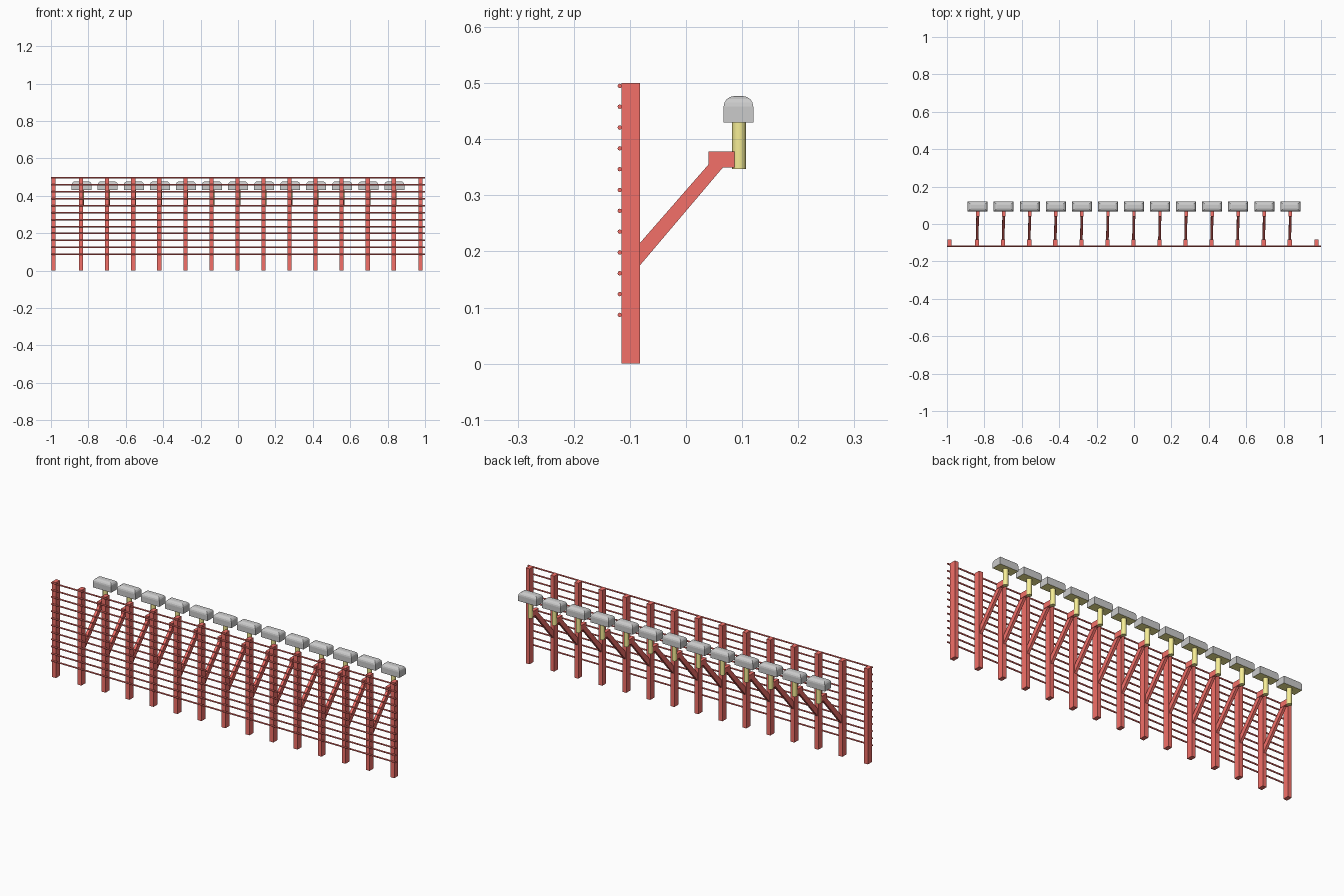
import bpy, bmesh, math
from mathutils import Vector

if "Cube" in bpy.data.objects:
    bpy.data.objects.remove(bpy.data.objects["Cube"])


def material(name, rgb):
    m = bpy.data.materials.new(name)
    m.diffuse_color = (*rgb, 1)
    m.use_nodes = True
    m.node_tree.nodes["Principled BSDF"].inputs["Base Color"].default_value = m.diffuse_color
    return m


RED = material("red_paint", (0.9, 0.16, 0.14))
YELLOW = material("yellow_paint", (0.92, 0.85, 0.3))
GREY = material("grey_cover", (0.8, 0.8, 0.8))


def finish(name, bm, *mats):
    bmesh.ops.recalc_face_normals(bm, faces=bm.faces)
    mesh = bpy.data.meshes.new(name)
    bm.to_mesh(mesh)
    bm.free()
    for m in mats:
        mesh.materials.append(m)
    ob = bpy.data.objects.new(name, mesh)
    bpy.context.collection.objects.link(ob)
    return ob


def add_box(bm, lo, hi):
    verts = bmesh.ops.create_cube(bm, size=1)["verts"]
    lo, hi = Vector(lo), Vector(hi)
    for v in verts:
        v.co = (lo + hi) / 2 + v.co * (hi - lo)
    return verts


def box(name, lo, hi, mat):
    bm = bmesh.new()
    add_box(bm, lo, hi)
    return finish(name, bm, mat)


def cylinder(name, radius, length, sides, loc, mat, along_x=False):
    bm = bmesh.new()
    bmesh.ops.create_cone(bm, cap_ends=True, segments=sides, radius1=radius,
                          radius2=radius, depth=length)
    for v in bm.verts:
        if along_x:
            v.co = Vector((v.co.z, v.co.y, -v.co.x))
        v.co += Vector(loc)
    for f in bm.faces:
        f.smooth = len(f.verts) == 4
    ob = finish(name, bm, mat)
    for e in ob.data.edges:
        a, b = (ob.data.vertices[i].co for i in e.vertices)
        e.use_edge_sharp = (b - a).length < length * 0.5
    return ob


def brace(name, x0, x1):
    # slanted arm from the post up to the bracket
    half = 0.007
    outline = [(x0, -0.084, 0.173), (x1, 0.066, 0.35),
               (x1, 0.06, 0.378), (x1, 0.04, 0.355), (x0, -0.084, 0.213)]
    bm = bmesh.new()
    left = [bm.verts.new((x - half, y, z)) for x, y, z in outline]
    right = [bm.verts.new((x + half, y, z)) for x, y, z in outline]
    bm.faces.new(left)
    bm.faces.new(right)
    for i in range(len(outline)):
        j = (i + 1) % len(outline)
        bm.faces.new((left[i], left[j], right[j], right[i]))
    return finish(name, bm, RED)


def lamp_head(name, x):
    # box with rounded top edges and a yellow underside
    bm = bmesh.new()
    add_box(bm, (x - 0.0535, 0.067, 0.43), (x + 0.0535, 0.12, 0.477))
    top = [e for e in bm.edges if all(v.co.z > 0.47 for v in e.verts)]
    bmesh.ops.bevel(bm, geom=top, offset=0.019, segments=4, profile=0.5,
                    affect='EDGES')
    bm.normal_update()
    for f in bm.faces:
        f.material_index = 1 if f.calc_center_median().z < 0.431 else 0
    return finish(name, bm, GREY, YELLOW)


# posts, with a lamp arm on every post but the two end ones
for i in range(-7, 8):
    px = {-7: -0.987, 7: 0.976}.get(i, -0.003 + 0.1393 * i)
    box("post", (px - 0.011, -0.115, 0), (px + 0.011, -0.082, 0.5), RED)
    if abs(i) == 7:
        continue
    hx = 0.1393 * i
    brace("brace", px, hx)
    box("bracket", (hx - 0.009, 0.04, 0.35), (hx + 0.009, 0.086, 0.378), RED)
    cylinder("lamp_stem", 0.0125, 0.084, 12, (hx, 0.0945, 0.389), YELLOW)
    lamp_head("lamp_head", hx)

# horizontal wires
for k in range(12):
    cylinder("wire", 0.004, 2.0, 8, (0, -0.118, 0.087 + 0.0371 * k), RED, True)
